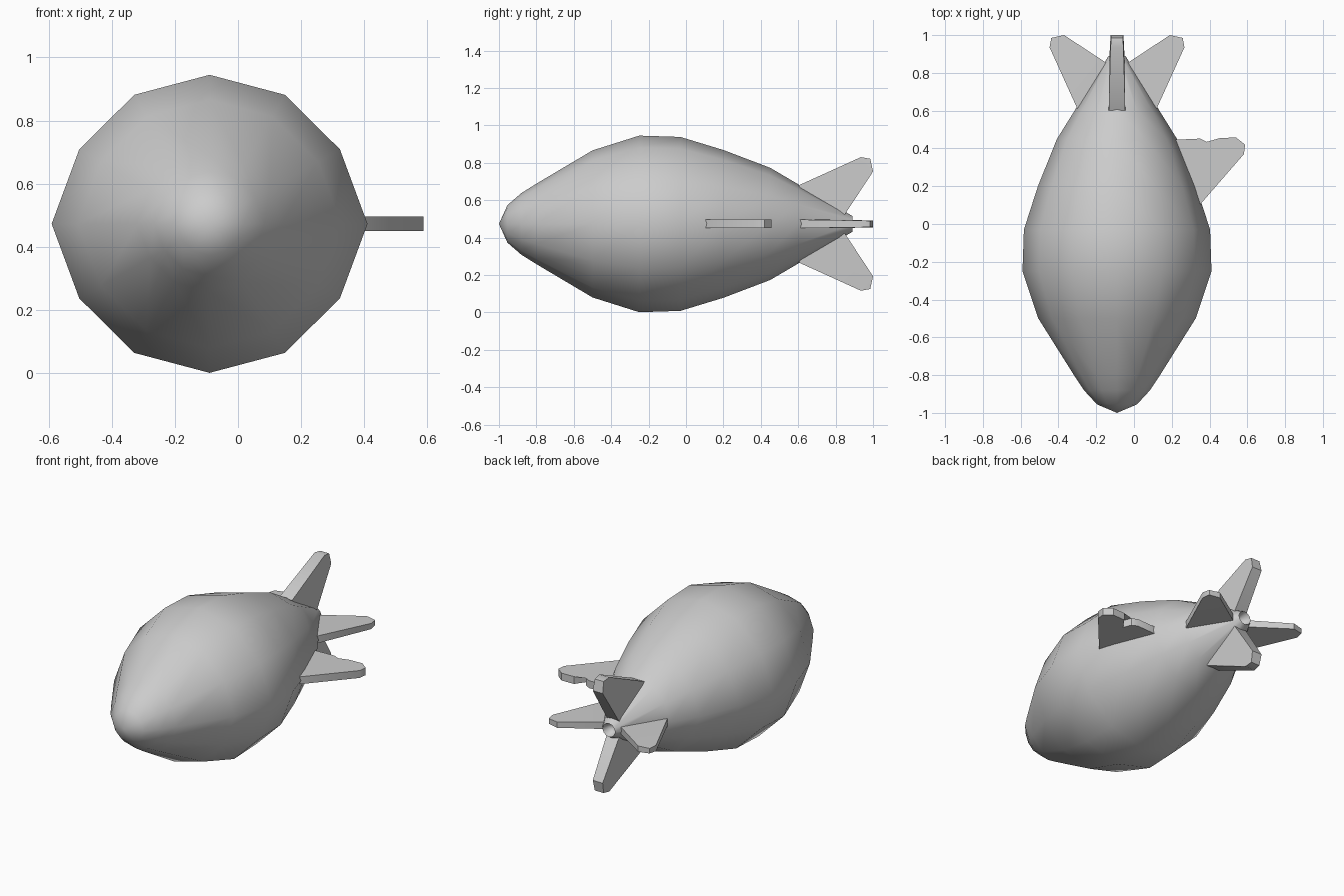
import bpy, bmesh, math

if "Cube" in bpy.data.objects:
    bpy.data.objects.remove(bpy.data.objects["Cube"])

CX, CZ = -0.09, 0.473


def finish(bm, name, angle):
    bmesh.ops.recalc_face_normals(bm, faces=bm.faces)
    me = bpy.data.meshes.new(name)
    bm.to_mesh(me)
    bm.free()
    ob = bpy.data.objects.new(name, me)
    bpy.context.collection.objects.link(ob)
    bpy.ops.object.select_all(action='DESELECT')
    ob.select_set(True)
    bpy.context.view_layer.objects.active = ob
    bpy.ops.object.shade_smooth_by_angle(angle=math.radians(angle))
    return ob


# Hull: 12-sided lathe along y, side corners pushed out a little, hollow tail
def hull(profile, sides=12):
    bm = bmesh.new()
    rings = []
    for y, r in profile:
        ring = []
        for i in range(sides):
            a = 2 * math.pi * i / sides
            rx = r * (1.06 if i % 6 == 0 else 1.01)
            ring.append(bm.verts.new((CX + rx * math.cos(a), y, CZ + r * math.sin(a))))
        rings.append(ring)
    for a, b in zip(rings, rings[1:]):
        for i in range(sides):
            j = (i + 1) % sides
            bm.faces.new((a[i], a[j], b[j], b[i]))
    for ring, y in ((rings[0], -1.0), (rings[-1], 0.83)):
        tip = bm.verts.new((CX, y, CZ))
        for i in range(sides):
            bm.faces.new((ring[i], ring[(i + 1) % sides], tip))
    return finish(bm, "hull", 50)


hull([(-0.955, 0.10), (-0.88, 0.165), (-0.8, 0.215), (-0.5, 0.393),
      (-0.25, 0.472), (-0.03, 0.465), (0.2, 0.395), (0.45, 0.3),
      (0.6, 0.212), (0.89, 0.042), (0.85, 0.03)])


# Fin: outline of (y, distance from axis, half thickness), turned around the hull axis
def fin(name, outline, angle, thick=1.0):
    bm = bmesh.new()
    ca, sa = math.cos(angle), math.sin(angle)
    sheets = []
    for side in (1, -1):
        sheet = []
        for y, r, t in outline:
            t *= side * thick
            sheet.append(bm.verts.new((CX + r * ca - t * sa, y, CZ + r * sa + t * ca)))
        sheets.append(sheet)
    top, low = sheets
    bm.faces.new(top)
    bm.faces.new(low[::-1])
    n = len(outline)
    for i in range(n):
        j = (i + 1) % n
        bm.faces.new((top[i], low[i], low[j], top[j]))
    bmesh.ops.triangulate(bm, faces=[f for f in bm.faces if len(f.verts) > 4])
    return finish(bm, name, 40)


# Four tail fins
tail = [(0.60, 0.205, 0.023), (0.935, 0.357, 0.018), (0.985, 0.348, 0.016),
        (1.0, 0.28, 0.018), (0.85, 0.052, 0.022), (0.81, 0.02, 0.023)]
names = ("right_tail_fin", "top_tail_fin", "left_tail_fin", "bottom_tail_fin")
for k, name in enumerate(names):
    fin(name, tail, k * math.pi / 2, 1.9 if k % 2 else 1.0)

# Single notched side fin on the right
side = [(0.08, 0.42), (0.37, 0.672), (0.42, 0.678), (0.458, 0.63), (0.455, 0.545),
        (0.385, 0.495), (0.435, 0.475), (0.452, 0.44), (0.445, 0.28), (0.2, 0.35)]
fin("side_fin", [(y, r, 0.023) for y, r in side], 0)
